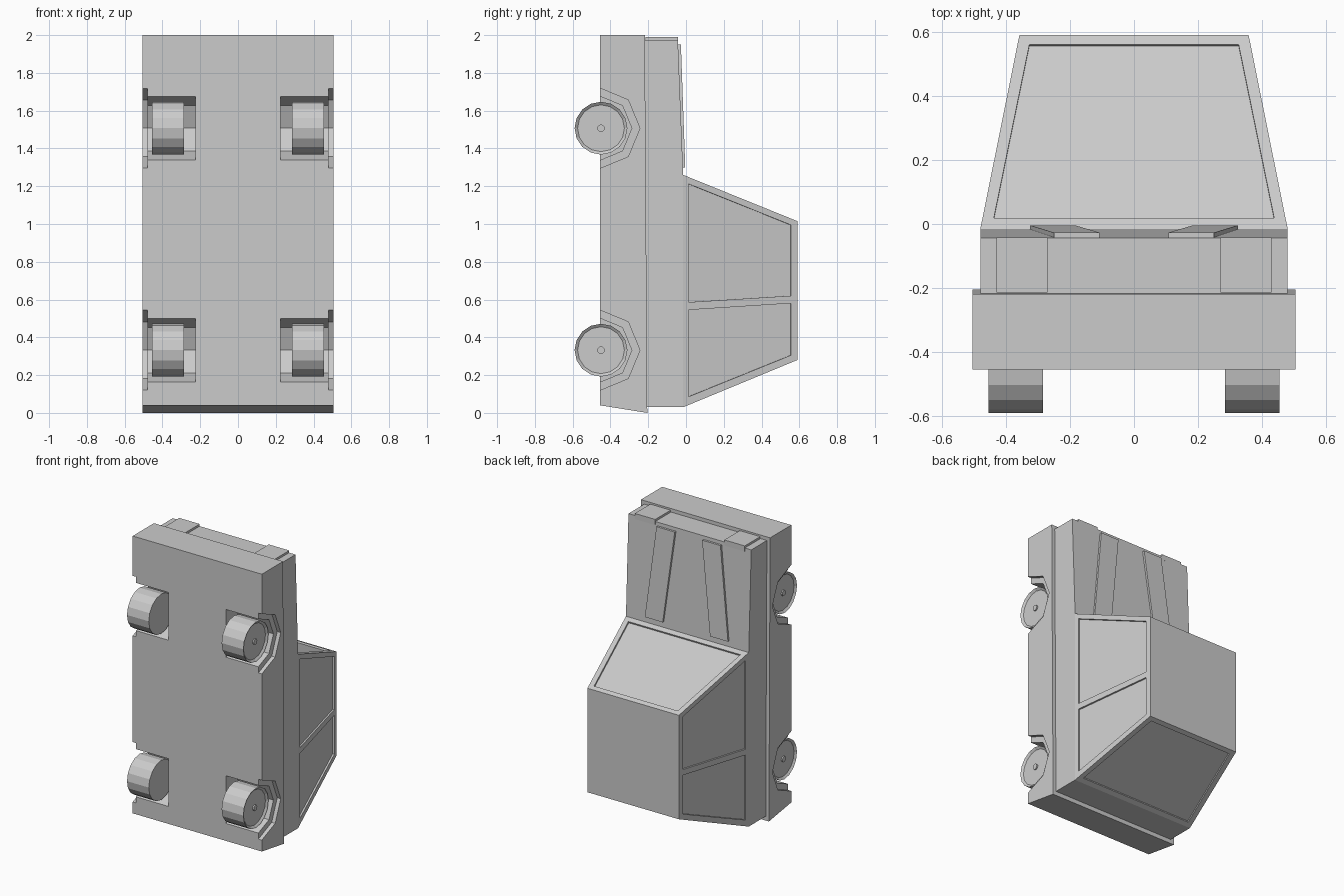
import bpy, bmesh, math
from mathutils import Vector, Matrix

if "Cube" in bpy.data.objects:
    bpy.data.objects.remove(bpy.data.objects["Cube"])


def finish(name, bm):
    bmesh.ops.recalc_face_normals(bm, faces=bm.faces[:])
    me = bpy.data.meshes.new(name)
    bm.to_mesh(me)
    bm.free()
    ob = bpy.data.objects.new(name, me)
    bpy.context.collection.objects.link(ob)
    return ob


def loft(name, a, b):
    """Solid between two matching 3D outlines."""
    bm = bmesh.new()
    va = [bm.verts.new(p) for p in a]
    vb = [bm.verts.new(p) for p in b]
    bm.faces.new(va)
    bm.faces.new(vb[::-1])
    n = len(va)
    for i in range(n):
        j = (i + 1) % n
        bm.faces.new((va[i], vb[i], vb[j], va[j]))
    return finish(name, bm)


def side_prism(name, yz, x0, x1):
    return loft(name, [(x0, y, z) for y, z in yz], [(x1, y, z) for y, z in yz])


def cut(ob, cutter):
    cutter.hide_render = True
    m = ob.modifiers.new("cut", 'BOOLEAN')
    m.operation = 'DIFFERENCE'
    m.solver = 'EXACT'
    m.object = cutter
    bpy.context.view_layer.objects.active = ob
    bpy.ops.object.modifier_apply(modifier=m.name)
    bpy.data.objects.remove(cutter)


def cut_window(ob, corners, depth=0.012):
    """Shallow recess whose outline lies on a cabin face."""
    p = [Vector(c) for c in corners]
    n = (p[1] - p[0]).cross(p[2] - p[0]).normalized()
    if n.dot(p[0] - Vector((0, 0.2, 0.64))) < 0:
        n = -n
    cut(ob, loft("window_cutter", [v + n * 0.03 for v in p], [v - n * depth for v in p]))


AXLES = (0.332, 1.507)

# Lower body with stepped octagonal wheel arches
body = side_prism("lower_body", [(-0.455, 0.04), (-0.205, 0), (-0.218, 2), (-0.455, 2)], -0.505, 0.505)
for z in AXLES:
    for s in (-1, 1):
        for r, depth in ((0.212, 0.478), (0.169, 0.225)):
            octagon = [(-0.456 + r * math.cos(i * math.pi / 4), z + r * math.sin(i * math.pi / 4))
                       for i in range(8)]
            cut(body, side_prism("arch_cutter", octagon, s * depth, s * 0.6))

# Upper body with bonnet
side_prism("upper_body", [(-0.23, 0.03), (-0.015, 0.03), (-0.015, 1.26), (-0.043, 1.975), (-0.23, 1.975)],
           -0.48, 0.48)

# Tapered cabin
Y0, Y1 = -0.015, 0.59


def half_width(y):
    return 0.48 - 0.122 * (y - Y0) / (Y1 - Y0)


def front_z(y):
    return 1.26 - 0.245 * (y - Y0) / (Y1 - Y0)


def rear_z(y):
    return 0.03 + 0.25 * (y - Y0) / (Y1 - Y0)


def ring(y):
    w = half_width(y)
    return [(-w, y, rear_z(y)), (w, y, rear_z(y)), (w, y, front_z(y)), (-w, y, front_z(y))]


cabin = loft("cabin", ring(Y0), ring(Y1))

# Windscreen and rear window recesses
for fz in (front_z, rear_z):
    lo, hi = 0.018, 0.56
    cut_window(cabin, [(-0.438, lo, fz(lo)), (0.438, lo, fz(lo)), (0.327, hi, fz(hi)), (-0.327, hi, fz(hi))])

# Side window recesses
front_pane = [(0.012, 1.213), (0.555, 0.995), (0.555, 0.62), (0.012, 0.586)]
rear_pane = [(0.012, 0.545), (0.555, 0.58), (0.555, 0.305), (0.012, 0.085)]
for s in (-1, 1):
    for pane in (front_pane, rear_pane):
        cut_window(cabin, [(s * half_width(y), y, z) for y, z in pane])

for s, side in ((-1, "left"), (1, "right")):
    # Headlights
    side_prism("headlight_" + side, [(-0.214, 1.95), (-0.042, 1.95), (-0.042, 1.99), (-0.214, 1.99)],
               s * 0.27, s * 0.43)
    # Raised bonnet strips, angled towards the nose
    strip = [(0.107, -0.027, 1.95), (0.25, -0.027, 1.95), (0.325, -0.004, 1.30), (0.185, -0.004, 1.30)]
    loft("bonnet_strip_" + side, [(s * x, y, z) for x, y, z in strip],
         [(s * x, y - 0.02, z) for x, y, z in strip])
    # Wheels with dished faces and hubs
    for z, end in zip(AXLES, ("rear", "front")):
        bm = bmesh.new()
        turn = Matrix.Rotation(s * math.pi / 2, 4, 'Y')
        bmesh.ops.create_cone(bm, cap_ends=True, segments=16, radius1=0.14, radius2=0.14, depth=0.17,
                              matrix=Matrix.Translation((s * 0.37, -0.45, z)) @ turn)
        bm.normal_update()
        face = [f for f in bm.faces if f.normal.x * s > 0.9]
        bmesh.ops.inset_region(bm, faces=face, thickness=0.016)
        bmesh.ops.translate(bm, verts=face[0].verts[:], vec=(-s * 0.012, 0, 0))
        finish(end + "_wheel_" + side, bm)
        bm = bmesh.new()
        bmesh.ops.create_cone(bm, cap_ends=True, segments=12, radius1=0.02, radius2=0.02, depth=0.03,
                              matrix=Matrix.Translation((s * 0.437, -0.45, z)) @ turn)
        finish(end + "_hub_" + side, bm)
